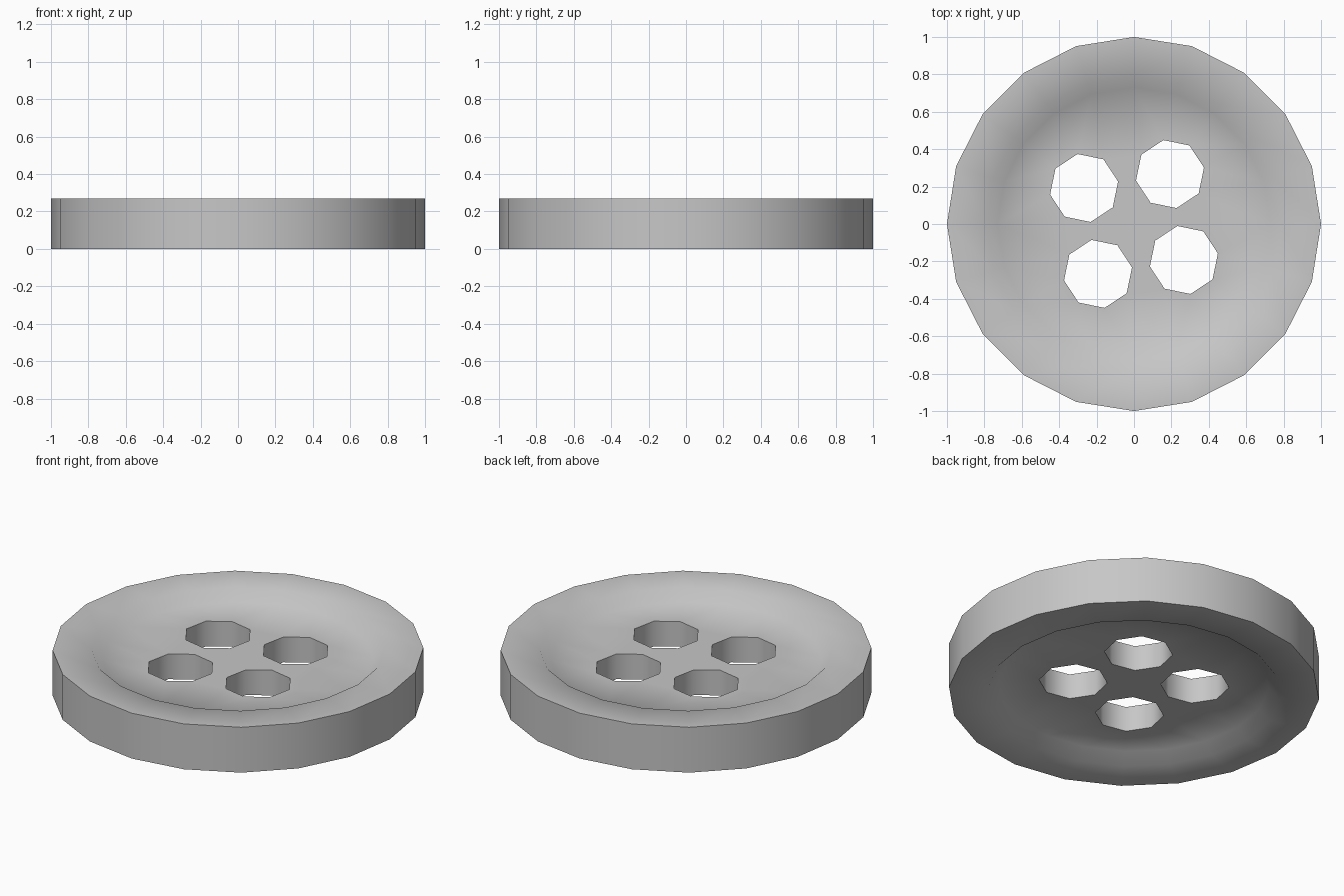
import bpy, bmesh
from math import cos, sin, radians, tau

cube = bpy.data.objects.get("Cube")
if cube:
    bpy.data.objects.remove(cube, do_unlink=True)

HEIGHT, RECESS = 0.27, 0.06
RIM_SIDES, HOLE_SIDES = 20, 8
HOLE_RADIUS, HOLE_ORBIT = 0.185, 0.329

# Plain grey plastic
grey = bpy.data.materials.new("grey plastic")
grey.use_nodes = True
colour = (0.57, 0.57, 0.57, 1)
grey.diffuse_color = colour
grey.node_tree.nodes["Principled BSDF"].inputs["Base Color"].default_value = colour

bm = bmesh.new()


def ring(radius, z, sides, centre=(0, 0), turn=0.0):
    """A closed loop of vertices."""
    return [bm.verts.new((centre[0] + radius * cos(turn + tau * i / sides),
                          centre[1] + radius * sin(turn + tau * i / sides), z))
            for i in range(sides)]


def bridge(a, b):
    """Quads between two loops of equal size."""
    n = len(a)
    for i in range(n):
        j = (i + 1) % n
        bm.faces.new((a[i], a[j], b[j], b[i]))


def loop_edges(loop):
    edges = []
    for a, b in zip(loop, loop[1:] + loop[:1]):
        edges.append(bm.edges.get((a, b)) or bm.edges.new((a, b)))
    return edges


# Body profile: lower dish, rim and upper dish
profile = [(0.73, RECESS), (0.79, 0), (1, 0),
           (1, HEIGHT), (0.79, HEIGHT), (0.73, HEIGHT - RECESS)]
rings = [ring(r, z, RIM_SIDES) for r, z in profile]
for a, b in zip(rings, rings[1:]):
    bridge(a, b)

# Four thread holes through the middle
floor_edges, top_edges = loop_edges(rings[0]), loop_edges(rings[-1])
for k in range(4):
    angle = radians(54.2) + k * tau / 4
    centre = (HOLE_ORBIT * cos(angle), HOLE_ORBIT * sin(angle))
    low, high = (ring(HOLE_RADIUS, z, HOLE_SIDES, centre, radians(10.8))
                 for z in (RECESS, HEIGHT - RECESS))
    bridge(low, high)
    floor_edges += loop_edges(low)
    top_edges += loop_edges(high)

# Dish floors around the holes
for edges in (floor_edges, top_edges):
    bmesh.ops.triangle_fill(bm, edges=edges, use_beauty=True)
bmesh.ops.recalc_face_normals(bm, faces=bm.faces[:])

mesh = bpy.data.meshes.new("button")
bm.to_mesh(mesh)
bm.free()
mesh.materials.append(grey)
button = bpy.data.objects.new("button", mesh)
bpy.context.collection.objects.link(button)

# Smooth shading with crisp rim and hole edges
bpy.ops.object.select_all(action='DESELECT')
button.select_set(True)
bpy.context.view_layer.objects.active = button
bpy.ops.object.shade_smooth_by_angle(angle=radians(60))
